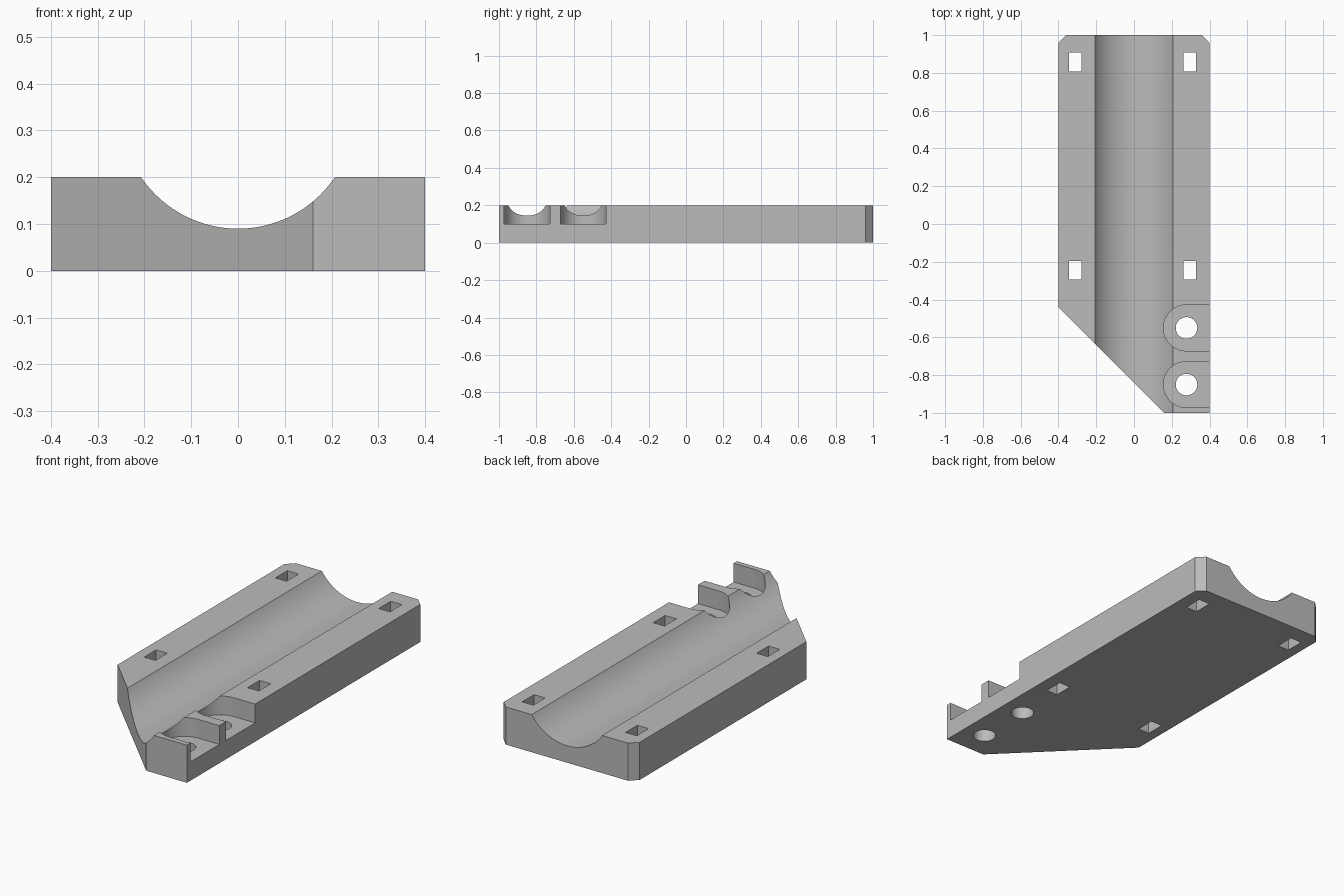
import bpy, math

cube = bpy.data.objects.get("Cube")
if cube:
    bpy.data.objects.remove(cube, do_unlink=True)

grey = bpy.data.materials.new("plain_grey")
grey.use_nodes = True
grey.diffuse_color = (0.5, 0.5, 0.5, 1)
grey.node_tree.nodes["Principled BSDF"].inputs["Base Color"].default_value = (0.5, 0.5, 0.5, 1)


def prism(name, outline, low, high):
    """Extrude a counter-clockwise plan outline from low to high."""
    n = len(outline)
    verts = [(x, y, z) for z in (low, high) for x, y in outline]
    faces = [tuple(reversed(range(n))), tuple(range(n, 2 * n))]
    faces += [(i, (i + 1) % n, n + (i + 1) % n, n + i) for i in range(n)]
    mesh = bpy.data.meshes.new(name)
    mesh.from_pydata(verts, [], faces)
    mesh.materials.append(grey)
    obj = bpy.data.objects.new(name, mesh)
    bpy.context.collection.objects.link(obj)
    return obj


def arc(x, y, radius, start, end, steps):
    angles = [math.radians(start + (end - start) * i / steps) for i in range(steps + 1)]
    return [(x + radius * math.cos(a), y + radius * math.sin(a)) for a in angles]


# Slab with one long slanted end and two clipped corners
body = prism("cradle_block", [(-0.4, -0.44), (0.16, -1), (0.4, -1), (0.4, 0.96),
                              (0.36, 1), (-0.36, 1), (-0.4, 0.96)], 0, 0.2)
cutters = []

# Round channel along the length
bpy.ops.mesh.primitive_cylinder_add(vertices=128, radius=0.25, depth=3,
                                    location=(0, 0, 0.34), rotation=(math.pi / 2, 0, 0))
channel = bpy.context.object
channel.name = "channel_cutter"
channel.data.materials.append(grey)
cutters.append(channel)

# Strap slots through the rims
for x in (-0.312, 0.296):
    for y in (0.857, -0.245):
        w, h = 0.033, 0.05
        cutters.append(prism("slot_cutter", [(x - w, y - h), (x + w, y - h),
                                             (x + w, y + h), (x - w, y + h)], -0.1, 0.3))

# Screw pockets open to the side, each with a through hole
for y in (-0.55, -0.85):
    r = 0.122
    pocket = arc(0.278, y, r, 90, 270, 40) + [(0.5, y - r), (0.5, y + r)]
    cutters.append(prism("pocket_cutter", pocket, 0.1, 0.4))
    cutters.append(prism("hole_cutter", arc(0.278, y, 0.057, 0, 352.5, 47), -0.1, 0.3))

# Apply the cuts
bpy.ops.object.select_all(action='DESELECT')
bpy.context.view_layer.objects.active = body
body.select_set(True)
for cutter in cutters:
    cutter.hide_render = True
    mod = body.modifiers.new("cut", 'BOOLEAN')
    mod.operation = 'DIFFERENCE'
    mod.solver = 'EXACT'
    mod.object = cutter
    bpy.ops.object.modifier_apply(modifier=mod.name)
for cutter in cutters:
    bpy.data.objects.remove(cutter, do_unlink=True)

bpy.ops.object.shade_smooth_by_angle(angle=math.radians(25))
